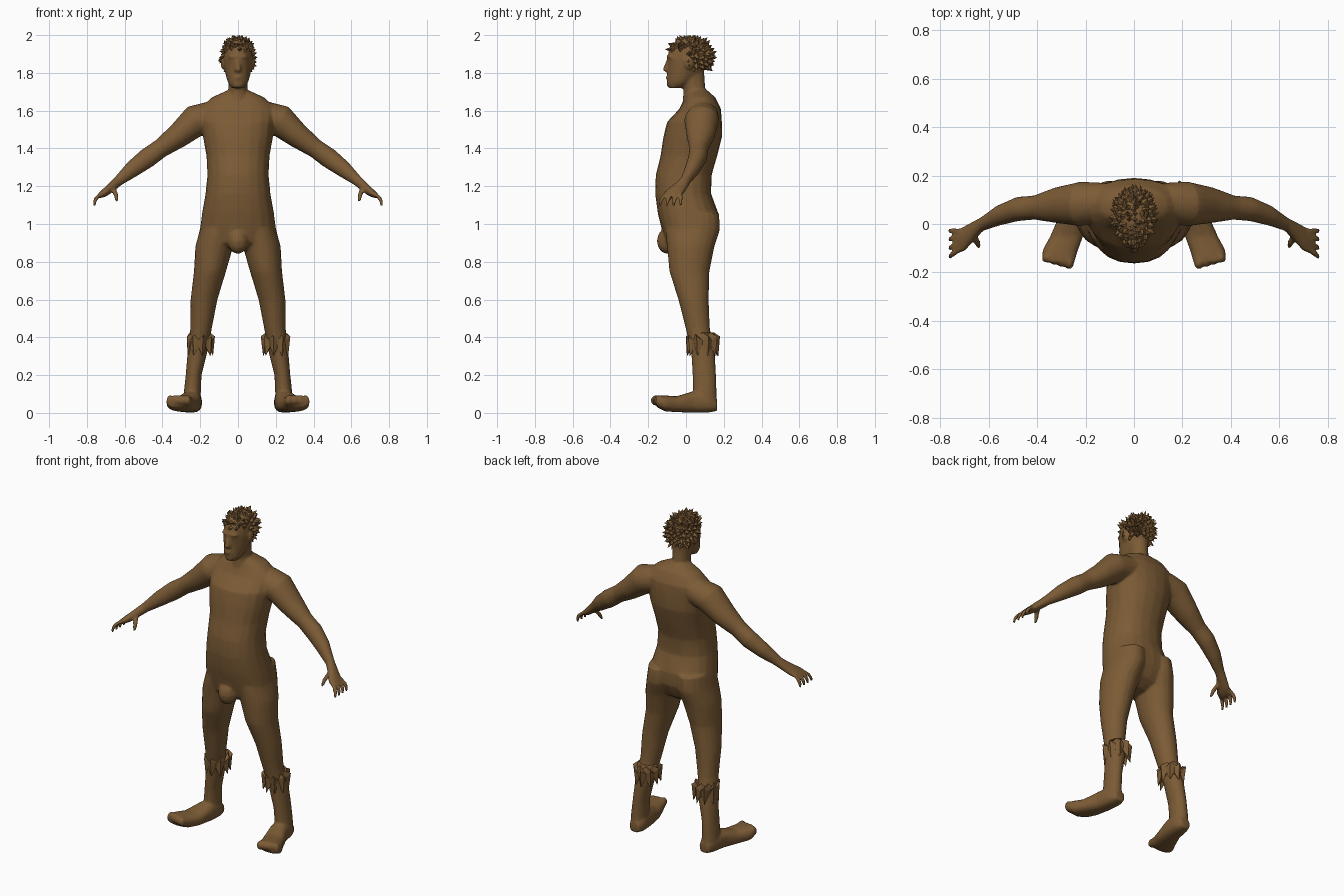
import bpy, bmesh, math, random
from mathutils import Vector

random.seed(4)
X, Y, Z = Vector((1, 0, 0)), Vector((0, 1, 0)), Vector((0, 0, 1))
ARM_UP = Vector((.56, 0, .83))

if "Cube" in bpy.data.objects:
    bpy.data.objects.remove(bpy.data.objects["Cube"])

skin = bpy.data.materials.new("brown")
skin.use_nodes = True
colour = (.2, .105, .036, 1)
skin.diffuse_color = colour
skin.node_tree.nodes["Principled BSDF"].inputs["Base Color"].default_value = colour


def power(value, p):
    return math.copysign(abs(value) ** p, value)


def loft(bm, sections, u=X, v=Y, side=1, sides=20, p=1.0):
    """Skin rounded rings (x, y, z, radius along u, radius along v)."""
    rings = []
    for x, y, z, ru, rv in sections:
        ring = []
        for i in range(sides):
            a = math.tau * i / sides
            co = Vector((x, y, z)) + u * ru * power(math.cos(a), p) + v * rv * power(math.sin(a), p)
            co.x *= side
            ring.append(bm.verts.new(co))
        rings.append(ring)
    for low, high in zip(rings, rings[1:]):
        for i in range(sides):
            j = (i + 1) % sides
            bm.faces.new((low[i], low[j], high[j], high[i]))
    bm.faces.new(rings[0])
    bm.faces.new(rings[-1])


def ball(bm, x, y, z, rx, ry, rz):
    made = bmesh.ops.create_icosphere(bm, subdivisions=2, radius=1)["verts"]
    bmesh.ops.scale(bm, vec=(rx, ry, rz), verts=made)
    bmesh.ops.translate(bm, vec=(x, y, z), verts=made)


def finish(bm, name):
    bmesh.ops.recalc_face_normals(bm, faces=bm.faces[:])
    mesh = bpy.data.meshes.new(name)
    bm.to_mesh(mesh)
    bm.free()
    mesh.materials.append(skin)
    obj = bpy.data.objects.new(name, mesh)
    bpy.context.collection.objects.link(obj)
    for other in bpy.context.selected_objects:
        other.select_set(False)
    bpy.context.view_layer.objects.active = obj
    obj.select_set(True)
    return obj


# Torso, from collar to crotch
body = bmesh.new()
loft(body, [(0, y, z, rx, ry) for y, z, rx, ry in (
    (.06, 1.71, .05, .05), (.075, 1.67, .14, .08), (.075, 1.61, .2, .11),
    (.045, 1.54, .195, .145), (.035, 1.46, .185, .155), (.015, 1.36, .167, .15),
    (-.012, 1.26, .162, .148), (-.015, 1.16, .172, .148), (.01, 1.06, .19, .16),
    (.02, .98, .2, .15), (.01, .9, .16, .12), (0, .86, .05, .07))], p=.9)
ball(body, 0, -.1, .91, .055, .055, .07)

# Neck and head
loft(body, [(0, .05, 1.62, .07, .07), (0, .045, 1.7, .05, .058), (0, .035, 1.82, .05, .06)])
loft(body, [(0, y, z, rx, ry) for y, z, rx, ry in (
    (-.055, 1.72, .035, .035), (-.035, 1.75, .054, .066), (-.005, 1.8, .068, .093),
    (.018, 1.87, .078, .118), (.02, 1.93, .073, .108), (.02, 1.97, .05, .072),
    (.02, 1.988, .02, .03))])

# Nose, brow, lips and chin
loft(body, [(0, -.088, 1.875, .01, .012), (0, -.1, 1.835, .014, .018),
            (0, -.104, 1.815, .02, .02), (0, -.09, 1.8, .012, .01)], sides=10)
ball(body, 0, -.078, 1.885, .055, .026, .014)
ball(body, 0, -.09, 1.775, .026, .018, .012)
ball(body, 0, -.08, 1.737, .03, .022, .018)

for side in (1, -1):
    # Ear
    ball(body, side * .078, .015, 1.85, .014, .024, .034)

    # Arm and palm
    loft(body, [(.12, .09, 1.58, .08, .08), (.22, .083, 1.55, .092, .085),
                (.32, .078, 1.465, .074, .065), (.41, .068, 1.4, .05, .05),
                (.48, .062, 1.35, .05, .053), (.56, .035, 1.29, .042, .044),
                (.627, 0, 1.234, .029, .029), (.665, -.03, 1.2, .04, .025),
                (.7, -.06, 1.17, .052, .022), (.732, -.075, 1.148, .046, .015)],
         u=Y, v=ARM_UP, side=side)

    # Four fingers and a thumb
    for i in range(4):
        y = -.028
        loft(body, [(.71, y - .024 * i, 1.172, .014, .011),
                    (.745, y - .031 * i, 1.145, .014, .012),
                    (.758, y - .035 * i, 1.12, .011, .01),
                    (.76, y - .037 * i, 1.095, .007, .007)], side=side, sides=8)
    loft(body, [(.665, -.04, 1.2, .016, .016), (.648, -.075, 1.16, .014, .015),
                (.64, -.095, 1.12, .009, .009)], side=side, sides=8)

    # Leg and ankle
    loft(body, [(.095, .045, 1.06, .09, .13), (.102, .035, .97, .1, .145),
                (.126, .025, .88, .1, .125), (.148, .018, .75, .085, .106),
                (.18, .04, .6, .071, .08), (.195, .062, .45, .057, .064),
                (.215, .09, .32, .052, .062), (.235, .097, .2, .042, .062),
                (.242, .1, .11, .045, .062), (.243, .105, .04, .046, .058)], side=side)

    # Foot with raised toes
    loft(body, [(.238, .165, .04, .032, .03), (.24, .12, .055, .05, .053),
                (.25, .04, .058, .056, .057), (.278, -.05, .046, .068, .042),
                (.305, -.11, .05, .073, .042), (.312, -.155, .062, .067, .032)],
         u=X, v=Z, side=side, p=.8)
    for i in range(4):
        ball(body, side * (.268 + .03 * i), -.16 + .007 * i, .066, .021, .028 - .002 * i, .028)

# Fuse the parts into one skin, then thin it out
figure = finish(body, "body")
fuse = figure.modifiers.new("fuse", "REMESH")
fuse.mode = "VOXEL"
fuse.voxel_size = .007
relax = figure.modifiers.new("relax", "SMOOTH")
relax.factor, relax.iterations = .5, 4
thin = figure.modifiers.new("thin", "DECIMATE")
thin.ratio = .12
for name in ("fuse", "relax", "thin"):
    bpy.ops.object.modifier_apply(modifier=name)
if not figure.data.materials:
    figure.data.materials.append(skin)
bpy.ops.object.shade_smooth_by_angle(angle=math.radians(50))

# Hair: pointed locks over the crown, sides and back
hair = bmesh.new()
count = 210
for i in range(count):
    h = 1 - 2 * (i + .5) / count
    a = i * math.pi * (3 - math.sqrt(5))
    w = math.sqrt(1 - h * h)
    n = Vector((w * math.cos(a), w * math.sin(a), h))
    root = Vector((n.x * .076, .022 + n.y * .112, 1.885 + n.z * .1))
    if root.z < 1.825 or (root.y < .005 and root.z < 1.92):
        continue
    sweep = Vector((random.uniform(-.5, .5), random.uniform(-.3, .5), random.uniform(-.7, .3)))
    tip = root + (n + sweep).normalized() * random.uniform(.022, .036)
    tip.z = min(tip.z, 2)
    across = n.cross(Z if abs(n.z) < .9 else X).normalized()
    along = n.cross(across)
    base = [hair.verts.new(root - n * .008 + (across * math.cos(t) + along * math.sin(t)) * .021)
            for t in (0, math.pi / 2, math.pi, math.pi * 1.5)]
    point = hair.verts.new(tip)
    hair.faces.new(base)
    for k in range(4):
        hair.faces.new((base[k], base[(k + 1) % 4], point))
finish(hair, "hair")

# Ragged trouser cuffs with flared points
for label, side in (("left", 1), ("right", -1)):
    cuff = bmesh.new()
    teeth = 18
    rings = []
    for kind in ("top", "flare", "hem", "inside"):
        ring = []
        for i in range(teeth):
            a = math.tau * i / teeth
            odd = i % 2
            r, z = {"top": (.056, .425 - .02 * odd),
                    "flare": (.066 + .012 * odd, .385 + .02 * odd),
                    "hem": (.06 + .01 * odd, .35 - .05 * odd),
                    "inside": (.04, .36)}[kind]
            r *= random.uniform(.95, 1.05)
            ring.append(cuff.verts.new((side * (.2 + r * math.cos(a)),
                                        .088 + r * 1.15 * math.sin(a), z)))
        rings.append(ring)
    for upper, lower in zip(rings, rings[1:]):
        for i in range(teeth):
            j = (i + 1) % teeth
            cuff.faces.new((upper[i], upper[j], lower[j]))
            cuff.faces.new((upper[i], lower[j], lower[i]))
    cuff.faces.new(rings[0])
    cuff.faces.new(rings[-1])
    finish(cuff, label + "_cuff")
